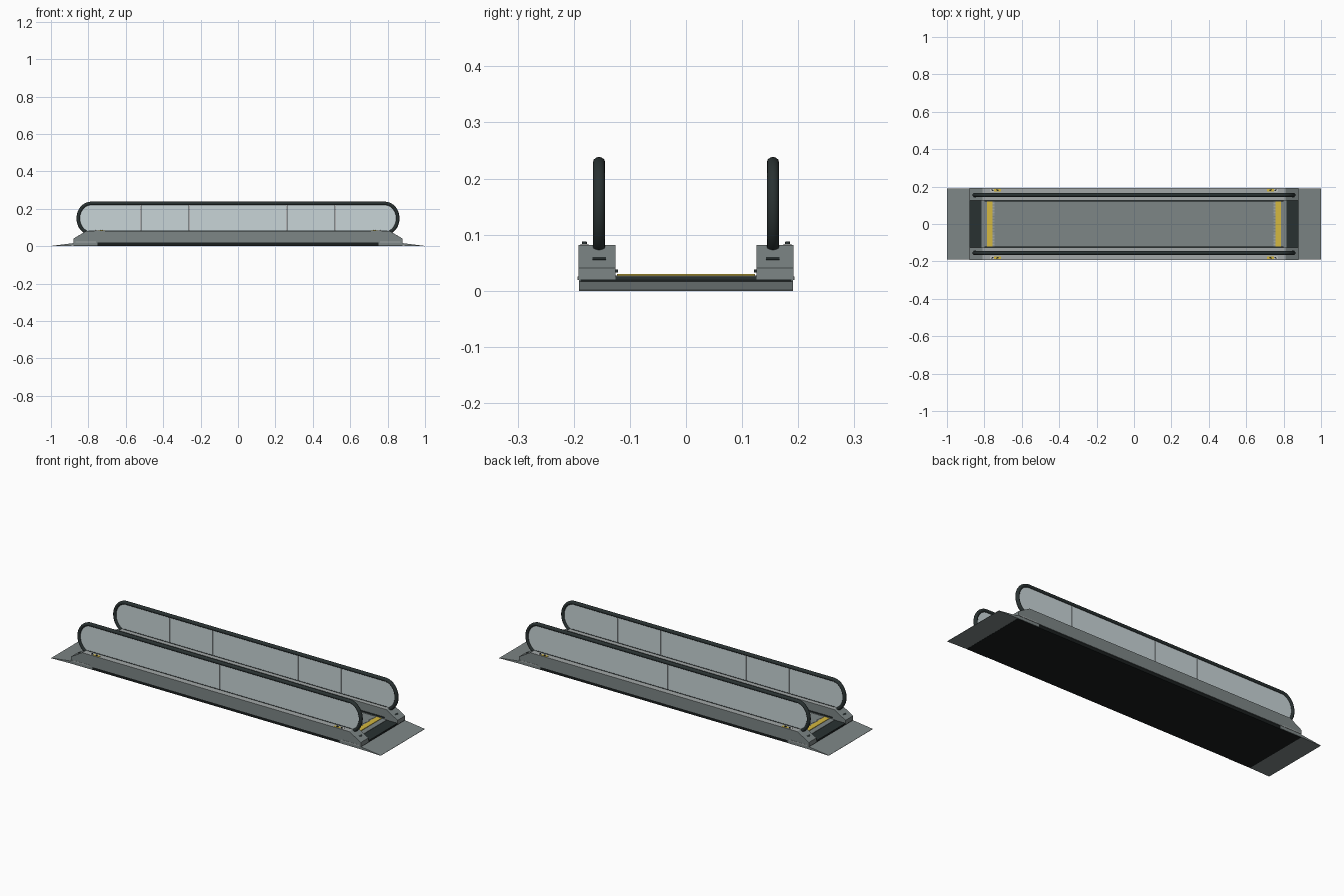
import bpy, bmesh, math
from mathutils import Vector

if "Cube" in bpy.data.objects:
    bpy.data.objects.remove(bpy.data.objects["Cube"])


def material(name, rgb):
    m = bpy.data.materials.new(name)
    m.diffuse_color = (*rgb, 1)
    m.use_nodes = True
    m.node_tree.nodes["Principled BSDF"].inputs["Base Color"].default_value = m.diffuse_color
    return m


METAL = material("brushed metal", (0.205, 0.238, 0.238))
CAP = material("light metal", (0.36, 0.39, 0.39))
GLASS = material("pale glass", (0.58, 0.66, 0.68))
RUBBER = material("dark rubber", (0.022, 0.031, 0.031))
BLACK = material("black base", (0.010, 0.013, 0.013))
YELLOW = material("safety yellow", (0.66, 0.48, 0.05))
WHITE = material("white label", (0.75, 0.75, 0.73))


def finish(name, bm, mats):
    bmesh.ops.recalc_face_normals(bm, faces=bm.faces)
    me = bpy.data.meshes.new(name)
    bm.to_mesh(me)
    bm.free()
    for m in mats:
        me.materials.append(m)
    ob = bpy.data.objects.new(name, me)
    bpy.context.collection.objects.link(ob)
    return ob


def box(name, x0, x1, y0, y1, z0, z1, mat):
    bm = bmesh.new()
    bmesh.ops.create_cube(bm, size=1)
    for v in bm.verts:
        v.co = ((x0 + x1) / 2 + v.co.x * (x1 - x0),
                (y0 + y1) / 2 + v.co.y * (y1 - y0),
                (z0 + z1) / 2 + v.co.z * (z1 - z0))
    return finish(name, bm, [mat])


def extrude_y(name, outline, y0, y1, mats):
    """Side outline of (x, z) points, extruded from y0 to y1."""
    bm = bmesh.new()
    a = [bm.verts.new((x, y0, z)) for x, z in outline]
    b = [bm.verts.new((x, y1, z)) for x, z in outline]
    bm.faces.new(a)
    bm.faces.new(b[::-1])
    for i in range(len(a)):
        j = (i + 1) % len(a)
        bm.faces.new((a[i], b[i], b[j], a[j]))
    return finish(name, bm, mats)


RAIL_Y, ARC_X, ARC_Z, RX, RZ = 0.155, 0.785, 0.149, 0.069, 0.080


def arc(a0, a1, n, rx=RX, rz=RZ):
    return [(ARC_X + rx * math.cos(math.radians(a0 + (a1 - a0) * i / n)),
             ARC_Z + rz * math.sin(math.radians(a0 + (a1 - a0) * i / n))) for i in range(n + 1)]


# Central truss, moving belt
box("base", -0.88, 0.88, -0.188, 0.188, 0.002, 0.020, BLACK)
box("belt", -0.756, 0.756, -0.126, 0.126, 0.020, 0.027, METAL)

# Landings at both ends
for s, side in ((-1, "left"), (1, "right")):
    def span(a, b):
        return sorted((s * a, s * b))
    box(side + "_landing_edge", *span(0.785, 0.815), -0.126, 0.126, 0.019, 0.027, METAL)
    box(side + "_landing_mat", *span(0.815, 0.879), -0.127, 0.127, 0.019, 0.025, RUBBER)
    box(side + "_comb_plate", *span(0.756, 0.786), -0.123, 0.123, 0.019, 0.030, YELLOW)
    for i in range(30):
        y = -0.118 + i * 0.236 / 29
        box(side + "_comb_tooth", *span(0.746, 0.757), y - 0.002, y + 0.002, 0.026, 0.0285, CAP)
    extrude_y(side + "_ramp", [(s * 0.878, 0.003), (s * 1.0, 0.0), (s * 1.0, 0.0015), (s * 0.878, 0.017)],
              -0.191, 0.191, [METAL])

# Balustrades, mirrored front and back
for s, side in ((-1, "front"), (1, "back")):
    def ys(a, b):
        return sorted((s * a, s * b))
    skirt = extrude_y(side + "_skirt",
                      [(-0.88, 0.019), (0.88, 0.019), (0.88, 0.041), (0.81, 0.082), (-0.81, 0.082), (-0.88, 0.041)],
                      *ys(0.126, 0.192), [METAL, CAP])
    for f in skirt.data.polygons:
        if f.normal.z > 0.95:
            f.material_index = 1
    box(side + "_brush", -0.80, 0.80, *ys(0.121, 0.127), 0.033, 0.038, RUBBER)
    box(side + "_rail_channel", -0.80, 0.80, *ys(0.150, 0.160), 0.081, 0.084, RUBBER)

    # Glass panes with rounded end panes
    joints = [-0.52, -0.26, 0, 0.26, 0.52]
    edges = [-0.785] + joints + [0.785]
    for i in range(6):
        a, b = edges[i] + 0.0008, edges[i + 1] - 0.0008
        if i == 0:
            outline = [(b, 0.075), (b, ARC_Z + RZ)] + [(-x, z) for x, z in arc(90, -60, 16)] + [(-0.78, 0.075)]
        elif i == 5:
            outline = [(a, 0.075), (a, ARC_Z + RZ)] + arc(90, -60, 16) + [(0.78, 0.075)]
        else:
            outline = [(a, 0.075), (b, 0.075), (b, ARC_Z + RZ), (a, ARC_Z + RZ)]
        extrude_y(side + "_glass_pane", outline, s * RAIL_Y - 0.003, s * RAIL_Y + 0.003, [GLASS])

    # Handrail: oval section swept along the rounded loop
    right = [(0.775, 0.062)] + arc(-78, 90, 24)
    path = right + [(-x, z) for x, z in reversed(right)]
    bm = bmesh.new()
    rings = []
    for i, (x, z) in enumerate(path):
        p0, p1 = path[max(i - 1, 0)], path[min(i + 1, len(path) - 1)]
        t = Vector((p1[0] - p0[0], 0, p1[1] - p0[1])).normalized()
        n = Vector((t.z, 0, -t.x))
        c = Vector((x, s * RAIL_Y, z))
        rings.append([bm.verts.new(c + n * 0.0095 * math.sin(k * math.tau / 12)
                                   + Vector((0, 0.0108 * math.cos(k * math.tau / 12), 0)))
                      for k in range(12)])
    for r, q in zip(rings, rings[1:]):
        for k in range(12):
            bm.faces.new((r[k], r[(k + 1) % 12], q[(k + 1) % 12], q[k]))
    bm.faces.new(rings[0])
    bm.faces.new(rings[-1])
    for f in bm.faces:
        f.smooth = len(f.verts) == 4
    finish(side + "_handrail", bm, [RUBBER])

    # Details near each end: signs, buttons, handrail inlets, trim strips
    for e in (-1, 1):
        def xs(a, b):
            return sorted((e * a, e * b))
        box(side + "_safety_sign", *xs(0.712, 0.748), *ys(0.174, 0.188), 0.081, 0.0835, YELLOW)
        box(side + "_sign_label", *xs(0.748, 0.768), *ys(0.174, 0.188), 0.081, 0.0835, WHITE)
        for x in (0.730, 0.757):
            bm = bmesh.new()
            bmesh.ops.create_cone(bm, cap_ends=True, segments=16, radius1=0.005, radius2=0.004, depth=0.006)
            bmesh.ops.translate(bm, verts=bm.verts, vec=(e * x, s * 0.181, 0.0845))
            finish(side + "_button", bm, [RUBBER])
        extrude_y(side + "_rail_inlet",
                  [(e * 0.848, 0.058), (e * 0.856, 0.0535), (e * 0.857, 0.0555), (e * 0.849, 0.060)],
                  *ys(0.143, 0.167), [RUBBER])
        box(side + "_trim_strip", *xs(0.76, 0.87), *ys(0.190, 0.193), 0.019, 0.025, CAP)
        box(side + "_end_footing", *xs(0.75, 0.88), *ys(0.186, 0.191), 0.003, 0.0192, METAL)
